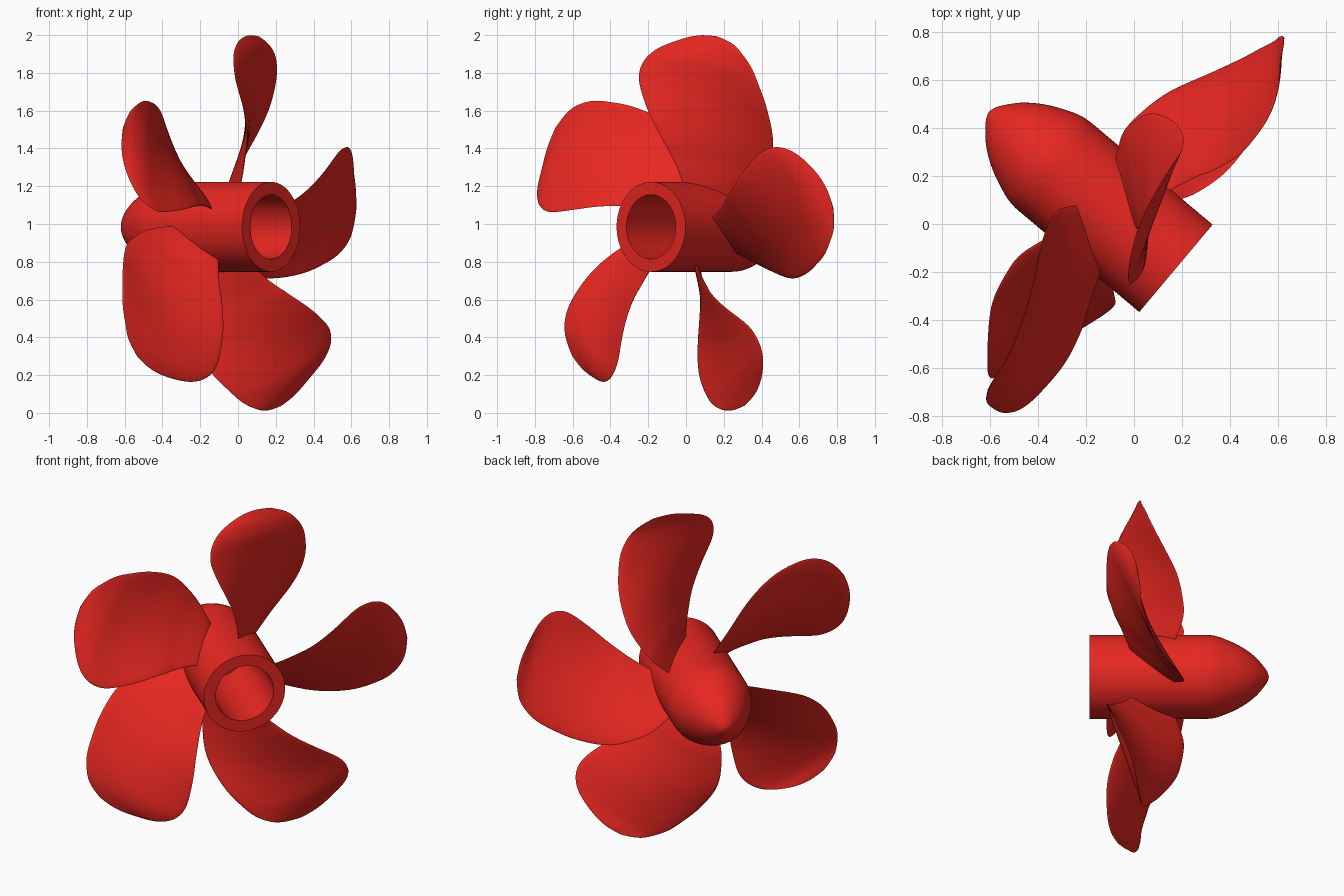
import bpy, bmesh, math
from mathutils import Matrix, Vector

if "Cube" in bpy.data.objects:
    bpy.data.objects.remove(bpy.data.objects["Cube"])

red = bpy.data.materials.new("red_paint")
red.diffuse_color = (0.8, 0.02, 0.015, 1)
red.use_nodes = True
red.node_tree.nodes["Principled BSDF"].inputs["Base Color"].default_value = red.diffuse_color

# Local frame: X = sideways, Y = up, Z = along the shaft towards the nose
side, up, nose = Vector((0.643, 0.766, 0)), Vector((0, 0, 1)), Vector((-0.766, 0.643, 0))
frame = Matrix((side, up, nose)).transposed().to_4x4()
frame.translation = (0.175, -0.185, 0.985)


def finish(name, bm, angle):
    bmesh.ops.recalc_face_normals(bm, faces=bm.faces)
    me = bpy.data.meshes.new(name)
    bm.to_mesh(me)
    bm.free()
    ob = bpy.data.objects.new(name, me)
    bpy.context.collection.objects.link(ob)
    ob.data.materials.append(red)
    ob.matrix_world = frame
    bpy.ops.object.select_all(action='DESELECT')
    ob.select_set(True)
    bpy.context.view_layer.objects.active = ob
    bpy.ops.object.shade_smooth_by_angle(angle=math.radians(angle))
    return ob


def spline(rows, t):
    """Catmull-Rom through rows of numbers, t from 0 to 1."""
    x = t * (len(rows) - 1)
    i = min(int(x), len(rows) - 2)
    f = x - i
    get = lambda k: rows[max(0, min(k, len(rows) - 1))]
    return [0.5 * (2 * b + (c - a) * f + (2 * a - 5 * b + 4 * c - d) * f * f
                   + (3 * b - a - 3 * c + d) * f ** 3)
            for a, b, c, d in zip(get(i - 1), get(i), get(i + 1), get(i + 2))]


# Hub: hollow shaft socket, cylinder and pointed nose, turned about the shaft
nose_curve = [(0.238, 0.60), (0.235, 0.70), (0.205, 0.79), (0.165, 0.87),
              (0.115, 0.938), (0.063, 0.985), (0.03, 1.008), (0, 1.018)]
profile = [(0, 0.6), (0.17, 0.6), (0.17, 0), (0.238, 0)]
profile += [spline(nose_curve, k / 28) for k in range(29)]
bm = bmesh.new()
verts = [bm.verts.new((max(r, 0), 0, z)) for r, z in profile]
edges = [bm.edges.new(p) for p in zip(verts, verts[1:])]
bmesh.ops.spin(bm, geom=verts + edges, cent=(0, 0, 0), axis=(0, 0, 1),
               angle=math.tau, steps=72, use_duplicate=False)
bmesh.ops.remove_doubles(bm, verts=bm.verts, dist=1e-4)
finish("hub", bm, 35)

# Blade outline: radius, then angle and shaft position of each edge
outline = [(0.20, 7, 0.24, 56, 0.475), (0.238, 5.6, 0.229, 55, 0.49),
           (0.365, -0.5, 0.18, 52, 0.532), (0.465, -4.5, 0.135, 49, 0.53),
           (0.61, -9.3, 0.1, 44.5, 0.495), (0.77, -12.2, 0.1, 36.9, 0.407),
           (0.87, -11, 0.118, 31.3, 0.352), (0.94, -6.8, 0.16, 27.2, 0.32),
           (0.99, 0.5, 0.222, 22.8, 0.296), (1.02, 6.5, 0.254, 18.5, 0.289),
           (1.033, 12.5, 0.275, 12.6, 0.275)]
ROWS, COLS = 50, 20


def blade(index):
    bm = bmesh.new()
    rings = []
    for j in range(ROWS + 1):
        r, pa, sa, pb, sb = spline(outline, j / ROWS)
        a0, a1 = math.radians(pa), math.radians(pb)
        chord = Vector(((a1 - a0) * r, sb - sa)).normalized()
        thick = 0.013 * min(1, (1.04 - r) / 0.15) + 0.002
        ring = []
        for k in range(2 * COLS):
            f = 0.5 - 0.5 * math.cos(math.pi * k / COLS)
            h = thick * math.sin(math.pi * k / COLS)
            a = a0 + (a1 - a0) * f - h * chord.y / r + index * math.tau / 5
            z = sa + (sb - sa) * f + h * chord.x
            ring.append(bm.verts.new((r * math.sin(a), r * math.cos(a), z)))
        rings.append(ring)
    for low, high in zip(rings, rings[1:]):
        for k in range(2 * COLS):
            n = (k + 1) % (2 * COLS)
            bm.faces.new((low[k], low[n], high[n], high[k]))
    bm.faces.new(rings[0])
    bm.faces.new(rings[-1])
    finish(f"blade_{index + 1}", bm, 60)


for i in range(5):
    blade(i)
